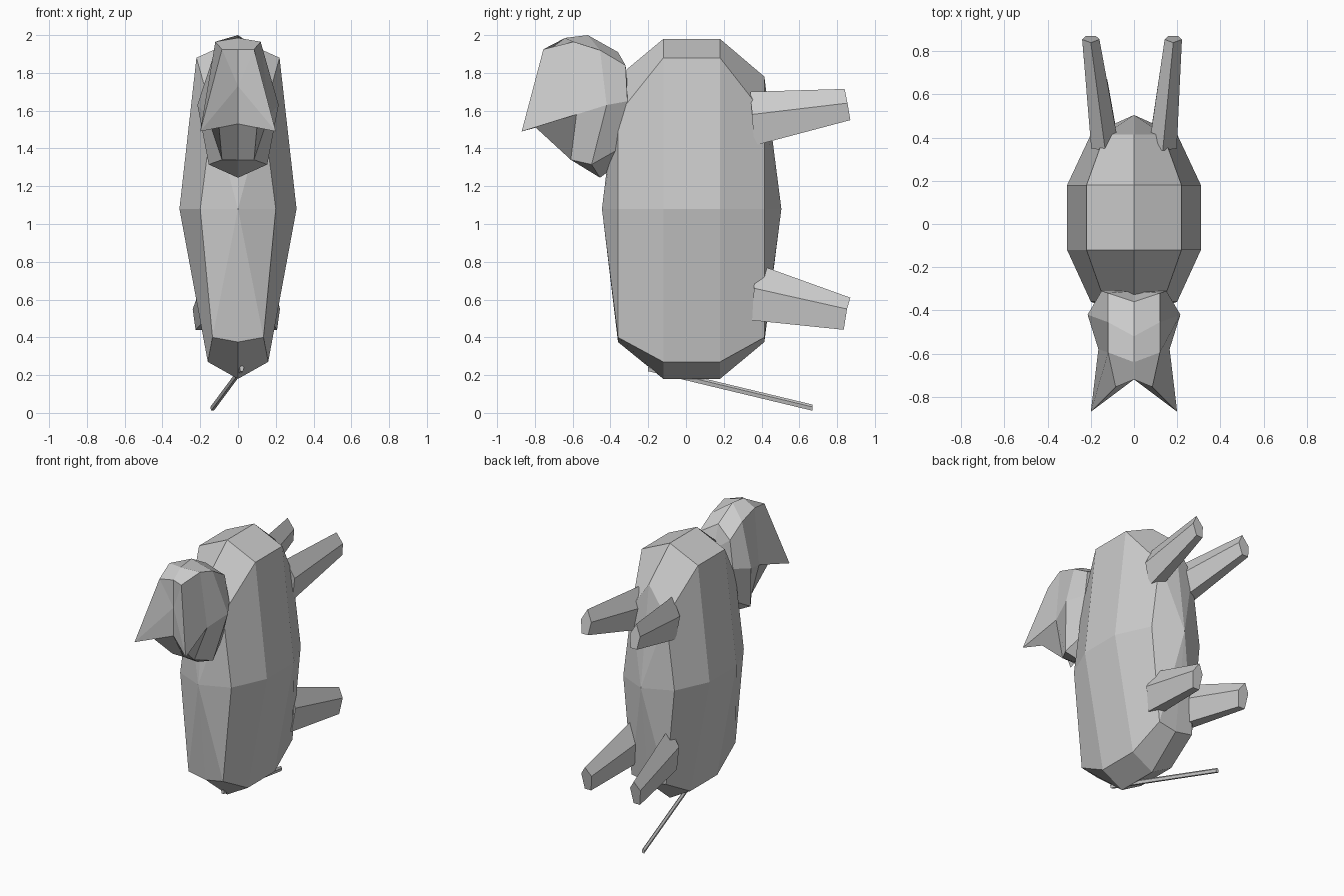
import bpy, bmesh, math
from mathutils import Vector

cube = bpy.data.objects.get("Cube")
if cube:
    bpy.data.objects.remove(cube, do_unlink=True)

grey = bpy.data.materials.new("plain grey")
grey.use_nodes = True
colour = (0.6, 0.6, 0.6, 1)
grey.diffuse_color = colour
grey.node_tree.nodes["Principled BSDF"].inputs["Base Color"].default_value = colour


def mirrored(half):
    """Close a half section, running from top centre to bottom centre."""
    return half + [(-x, y, z) for x, y, z in half[-2:0:-1]]


def loft(name, rings, start=None, end=None):
    """Bridge equal rings; each end is a flat cap or a fan to a point."""
    bm = bmesh.new()
    loops = [[bm.verts.new(p) for p in ring] for ring in rings]
    n = len(loops[0])
    for a, b in zip(loops, loops[1:]):
        for i in range(n):
            j = (i + 1) % n
            bm.faces.new((a[i], a[j], b[j], b[i]))
    for loop, tip in ((loops[0], start), (loops[-1], end)):
        if tip:
            centre = bm.verts.new(tip)
            for i in range(n):
                bm.faces.new((loop[i], loop[(i + 1) % n], centre))
        else:
            bm.faces.new(loop)
    bmesh.ops.recalc_face_normals(bm, faces=bm.faces)
    mesh = bpy.data.meshes.new(name)
    bm.to_mesh(mesh)
    bm.free()
    mesh.materials.append(grey)
    obj = bpy.data.objects.new(name, mesh)
    bpy.context.collection.objects.link(obj)
    return obj


# Body: narrow end sections and two wide middle ones
narrow = [(0, 1.78), (0.135, 1.58), (0.2, 1.08), (0.135, 0.4), (0, 0.375)]
wide = [(0, 1.98), (0.22, 1.88), (0.31, 1.08), (0.16, 0.27), (0, 0.18)]
stations = [(-0.36, narrow), (-0.12, wide), (0.18, wide), (0.415, narrow)]
loft("body", [mirrored([(x, y, z) for x, z in sec]) for y, sec in stations],
     (0, -0.445, 1.08), (0, 0.505, 1.08))

# Head: sections from the flared face to the back of the skull
face = [(0, -0.72, 1.925), (0.085, -0.755, 1.925), (0.2, -0.87, 1.49),
        (0.1, -0.795, 1.51), (0, -0.72, 1.53)]
brow = [(0, -0.64, 1.985), (0.12, -0.595, 1.965), (0.165, -0.58, 1.58),
        (0.085, -0.61, 1.34), (0, -0.61, 1.34)]
cheek = [(0, -0.52, 2.0), (0.12, -0.455, 1.92), (0.215, -0.42, 1.63),
         (0.155, -0.5, 1.315), (0, -0.455, 1.245)]
nape = [(0, -0.36, 1.91), (0.12, -0.32, 1.84), (0.15, -0.31, 1.65),
        (0.12, -0.35, 1.4), (0, -0.395, 1.29)]
loft("head", [mirrored(s) for s in (face, brow, cheek, nape)],
     (0, -0.72, 1.73), (0, -0.31, 1.75))


# Legs: tapered five-sided prisms with a ridge on top
def leg_ring(x, y, top, shoulder, bottom, half, lean):
    return [(x, y, top), (x + half, y + lean / 2, shoulder),
            (x + half * 0.62, y + lean, bottom),
            (x - half * 0.62, y + lean, bottom), (x - half, y + lean / 2, shoulder)]


for side, s, tip_x in (("left", 1, 0.182), ("right", -1, 0.2)):
    loft("front_leg_" + side, [
        leg_ring(s * 0.133, 0.34, 1.70, 1.58, 1.415, 0.065, 0.02),
        leg_ring(s * tip_x, 0.84, 1.715, 1.64, 1.55, 0.04, 0.03)])
    loft("back_leg_" + side, [
        leg_ring(s * 0.133, 0.37, 0.79, 0.66, 0.49, 0.065, -0.02),
        leg_ring(s * tip_x, 0.87, 0.61, 0.55, 0.44, 0.04, -0.035)])

# Tail: thin straight rod
start, end = Vector((0.02, -0.2, 0.235)), Vector((-0.135, 0.67, 0.026))
offsets = [Vector((0.012 * math.cos(a), 0, 0.018 * math.sin(a)))
           for a in (math.radians(90 + 72 * i) for i in range(5))]
loft("tail", [[p + o for o in offsets] for p in (start, end)])
